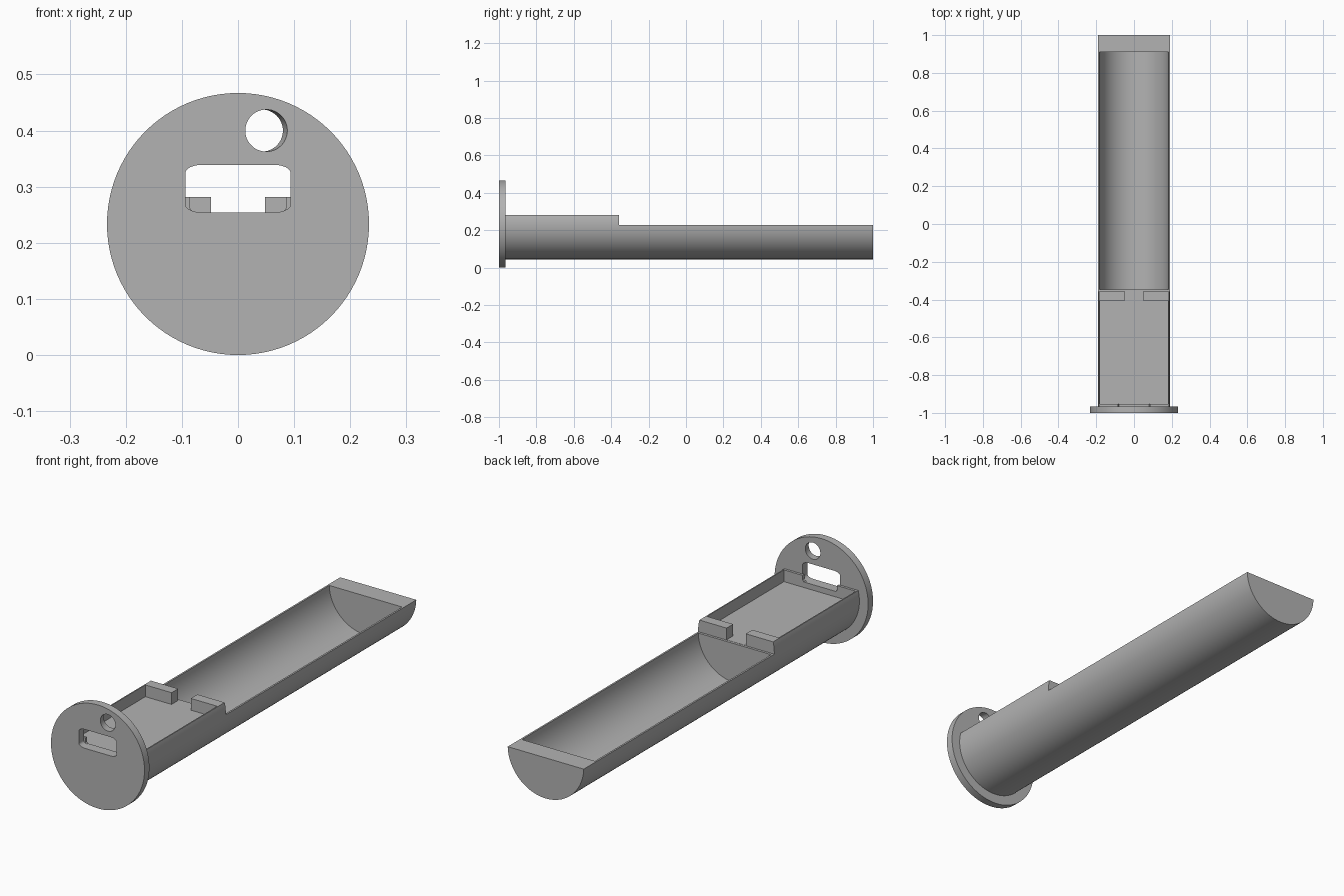
import bpy
import bmesh
from math import sin, cos, pi, radians, asin

if "Cube" in bpy.data.objects:
    bpy.data.objects.remove(bpy.data.objects["Cube"], do_unlink=True)

grey = bpy.data.materials.new("plain grey")
grey.use_nodes = True
colour = (0.45, 0.45, 0.45, 1)
grey.diffuse_color = colour
grey.node_tree.nodes["Principled BSDF"].inputs["Base Color"].default_value = colour

AXIS = 0.235     # height of the tube axis
RADIUS = 0.19
INNER = 0.182
RIM = 0.228      # top of the trough, and tray floor
WALL = 0.282     # top of the tray walls


def prism(name, profile, y0, y1, shift=0.0):
    """Extrude an x-z profile along y; shift slants the far end in x."""
    bm = bmesh.new()
    near = [bm.verts.new((x, y0, z)) for x, z in profile]
    far = [bm.verts.new((x + shift, y1, z)) for x, z in profile]
    bm.faces.new(near)
    bm.faces.new(far[::-1])
    n = len(profile)
    for i in range(n):
        j = (i + 1) % n
        bm.faces.new((near[j], near[i], far[i], far[j]))
    bmesh.ops.recalc_face_normals(bm, faces=bm.faces)
    mesh = bpy.data.meshes.new(name)
    bm.to_mesh(mesh)
    bm.free()
    mesh.materials.append(grey)
    obj = bpy.data.objects.new(name, mesh)
    bpy.context.collection.objects.link(obj)
    return obj


def arc(cx, cz, rx, rz, start, end, steps):
    return [(cx + rx * cos(start + (end - start) * i / steps),
             cz + rz * sin(start + (end - start) * i / steps)) for i in range(steps + 1)]


def circle(cx, cz, r, steps):
    return arc(cx, cz, r, r, 0, 2 * pi, steps)[:-1]


def rect(x0, x1, z0, z1):
    return [(x0, z0), (x1, z0), (x1, z1), (x0, z1)]


def rounded_rect(x0, x1, z0, z1, rx, rz):
    corners = [(x1 - rx, z1 - rz), (x0 + rx, z1 - rz), (x0 + rx, z0 + rz), (x1 - rx, z0 + rz)]
    points = []
    for i, (cx, cz) in enumerate(corners):
        points += arc(cx, cz, rx, rz, i * pi / 2, (i + 1) * pi / 2, 6)
    return points


def activate(obj):
    bpy.ops.object.select_all(action="DESELECT")
    obj.select_set(True)
    bpy.context.view_layer.objects.active = obj


def carve(obj, cutters):
    activate(obj)
    for cutter in cutters:
        mod = obj.modifiers.new("cut", "BOOLEAN")
        mod.operation = "DIFFERENCE"
        mod.solver = "EXACT"
        mod.object = cutter
        bpy.ops.object.modifier_apply(modifier=mod.name)
        bpy.data.objects.remove(cutter, do_unlink=True)
    activate(obj)
    bpy.ops.object.shade_smooth_by_angle(angle=radians(25))


# Tube body: a cylinder cut flat at the top of the tray walls
lift = asin((WALL - AXIS) / RADIUS)
body = prism("tube_body", arc(0, AXIS, RADIUS, RADIUS, pi - lift, 2 * pi + lift, 80), -0.966, 1.0)

dip = asin((AXIS - RIM) / INNER)
trough = arc(0, AXIS, INNER, INNER, pi + dip, 2 * pi - dip, 64)
trough = [(-trough[-1][0], 0.3)] + trough + [(trough[-1][0], 0.3)]
sill = [(-0.08, 0.254), (0.08, 0.254), (0.086, 0.262), (0.086, 0.3), (-0.086, 0.3), (-0.086, 0.262)]
carve(body, [
    prism("lower_rim_cut", rect(-0.3, 0.3, RIM, 0.4), -0.358, 1.1),
    prism("trough_cut", trough, -0.347, 0.91),
    prism("tray_cut", rect(-0.179, 0.179, RIM + 0.001, 0.4), -0.954, -0.405),
    prism("tab_gap_cut", rect(-0.048, 0.048, RIM + 0.001, 0.4), -0.42, -0.35),
    prism("front_sill_cut", sill, -1.0, -0.95),
])

# Front flange with a connector slot and a slanted round hole
flange = prism("front_flange", circle(0, 0.2335, 0.2335, 96), -1.0, -0.965)
carve(flange, [
    prism("slot_cut", rounded_rect(-0.094, 0.094, 0.254, 0.339, 0.03, 0.015), -1.1, -0.9),
    prism("round_hole_cut", circle(0.055, 0.4, 0.0375, 48), -1.02, -0.945, -0.017),
])
